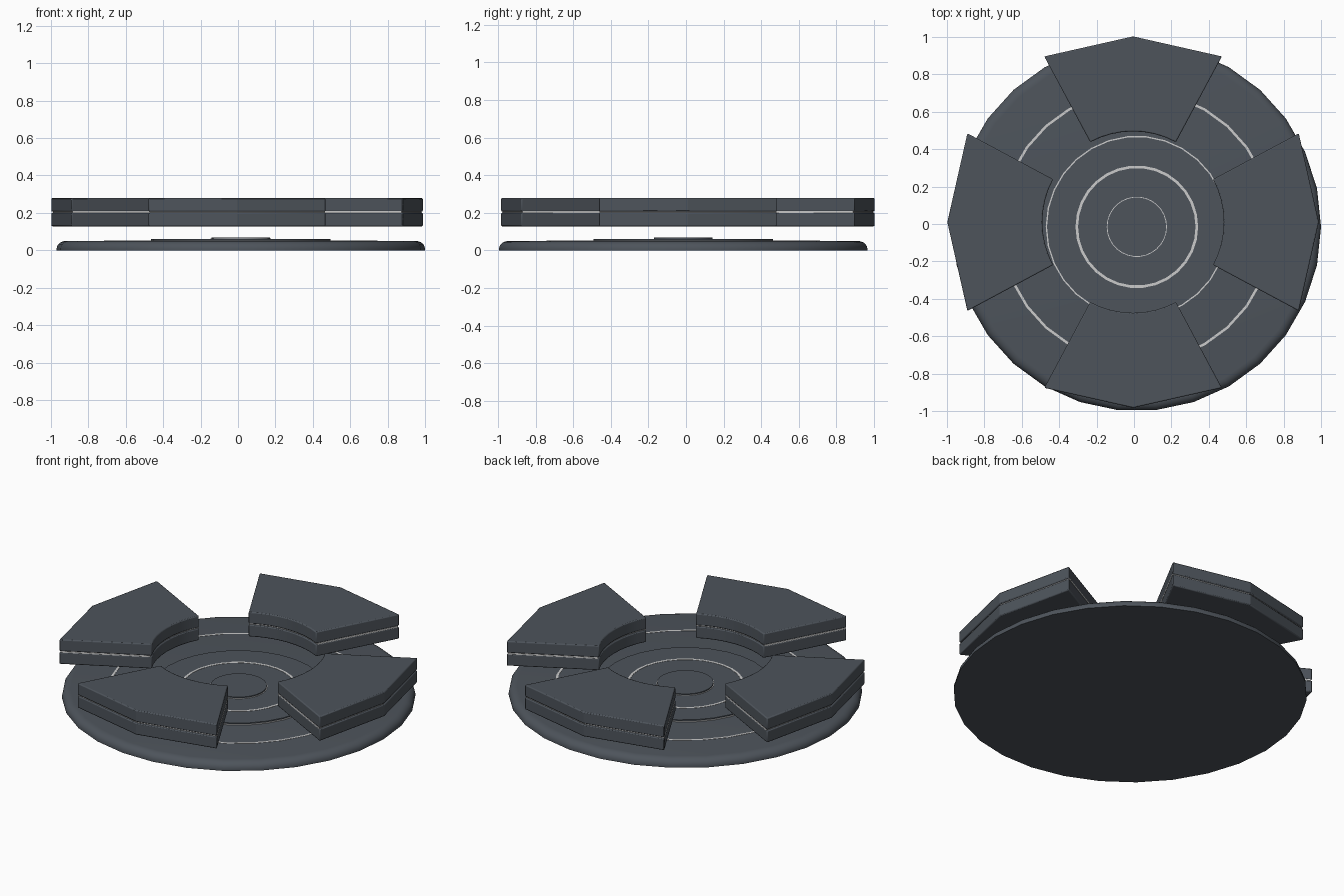
import bpy, bmesh
from math import sin, cos, tau, atan2, hypot
from mathutils import Matrix

if "Cube" in bpy.data.objects:
    bpy.data.objects.remove(bpy.data.objects["Cube"])

SIDES = 30
CENTRE = (0.015, -0.015, 0)


def material(name, rgb):
    m = bpy.data.materials.new(name)
    m.diffuse_color = (*rgb, 1)
    m.use_nodes = True
    m.node_tree.nodes["Principled BSDF"].inputs["Base Color"].default_value = m.diffuse_color
    return m


slate = material("slate", (0.075, 0.088, 0.105))
glow = material("glow", (0.8, 0.8, 0.78))


def finish(name, bm, mat, angle=0.6):
    bmesh.ops.recalc_face_normals(bm, faces=bm.faces)
    me = bpy.data.meshes.new(name)
    bm.to_mesh(me)
    bm.free()
    me.materials.append(mat)
    ob = bpy.data.objects.new(name, me)
    bpy.context.collection.objects.link(ob)
    bpy.context.view_layer.objects.active = ob
    ob.select_set(True)
    bpy.ops.object.shade_smooth_by_angle(angle=angle)
    ob.select_set(False)
    return ob


def lathe(name, profile, mat, closed=False):
    """Spin an (r, z) profile; open profiles are capped at both ends."""
    bm = bmesh.new()
    rings = [[bm.verts.new((r * cos(tau * i / SIDES), r * sin(tau * i / SIDES), z))
              for i in range(SIDES)] for r, z in profile]
    pairs = list(zip(rings, rings[1:]))
    if closed:
        pairs.append((rings[-1], rings[0]))
    else:
        bm.faces.new(rings[0])
        bm.faces.new(rings[-1])
    for a, b in pairs:
        for i in range(SIDES):
            j = (i + 1) % SIDES
            bm.faces.new((a[i], a[j], b[j], b[i]))
    ob = finish(name, bm, mat)
    ob.location = CENTRE


def ring(name, inner, outer, low, high):
    lathe(name, [(inner, low), (outer, low), (outer, high), (inner, high)], glow, True)


# Base plate with a rounded rim
rim = [(0.935 + 0.05 * cos(tau / 4 * k / 5), 0.008 + 0.042 * sin(tau / 4 * k / 5))
       for k in range(6)]
lathe("base_plate", [(0.985, 0)] + rim, slate)

# Raised tiers and inlaid light rings
lathe("middle_tier", [(0.48, 0.04), (0.48, 0.06)], slate)
lathe("centre_cap", [(0.157, 0.05), (0.157, 0.069)], slate)
ring("centre_light_ring", 0.15, 0.161, 0.05, 0.062)
ring("inner_light_ring", 0.314, 0.328, 0.05, 0.0615)
ring("tier_light_ring", 0.475, 0.487, 0.04, 0.053)
ring("outer_light_ring", 0.718, 0.731, 0.04, 0.0515)


def wedge(name, z0, z1, turn, mat, inset=0.0, bevel=0.0):
    """Floating wedge: two straight outer sides and a curved inner edge."""
    half, n = 0.492, 8
    outer = [(1.005 - inset, half - inset * 0.03), (0.993 - inset, 0.0),
             (1.005 - inset, -half + inset * 0.03)]
    pts = [(r * cos(a), r * sin(a)) for r, a in outer]
    pts += [((0.485 + inset) * cos(a), (0.485 + inset) * sin(a))
            for a in (-half + 2 * half * k / n for k in range(n + 1))]
    bm = bmesh.new()
    low = [bm.verts.new((x, y, z0)) for x, y in pts]
    high = [bm.verts.new((x, y, z1)) for x, y in pts]
    bm.faces.new(low)
    bm.faces.new(high)
    for i in range(len(pts)):
        j = (i + 1) % len(pts)
        bm.faces.new((low[i], low[j], high[j], high[i]))
    bmesh.ops.rotate(bm, verts=bm.verts, matrix=Matrix.Rotation(turn, 3, 'Z'))
    bmesh.ops.translate(bm, verts=bm.verts, vec=(-0.005, 0.01, 0))
    ob = finish(name, bm, mat, 0.35)
    if bevel:
        b = ob.modifiers.new("bevel", 'BEVEL')
        b.width, b.segments, b.limit_method, b.angle_limit = bevel, 2, 'ANGLE', 0.9


# Four floating blocks, each an upper and lower shell around a light strip
for k, side in enumerate(("right", "back", "left", "front")):
    turn = tau * k / 4
    wedge(side + "_lower_shell", 0.128, 0.201, turn, slate, bevel=0.006)
    wedge(side + "_upper_shell", 0.207, 0.279, turn, slate, bevel=0.006)
    wedge(side + "_light_strip", 0.199, 0.209, turn, glow, inset=0.008)
